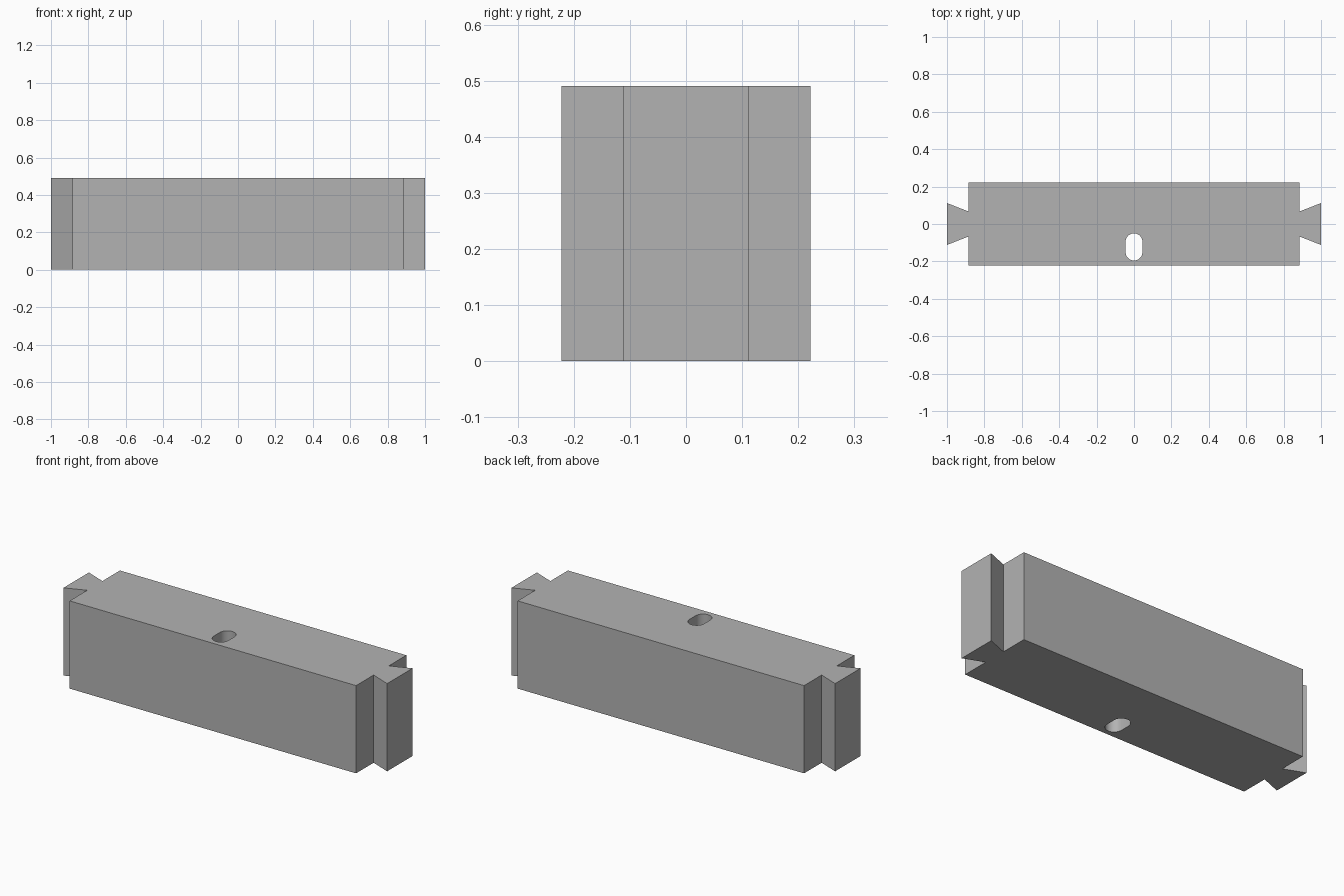
import bpy, bmesh
from math import cos, sin, pi, radians
from mathutils import Vector

cube = bpy.data.objects.get("Cube")
if cube:
    bpy.data.objects.remove(cube, do_unlink=True)

HEIGHT = 0.49
BODY_X, BODY_Y = 0.885, 0.222        # half size of the main block
NECK_Y, TAIL_Y = 0.067, 0.112        # half widths of the dovetail
SLOT_R, SLOT_LOW, SLOT_HIGH = 0.045, -0.15, -0.095
ARC_STEPS = 16

# Block colour
grey = bpy.data.materials.new("plain grey")
grey.use_nodes = True
colour = (0.45, 0.45, 0.45, 1)
grey.diffuse_color = colour
grey.node_tree.nodes["Principled BSDF"].inputs["Base Color"].default_value = colour

# Outline: one quarter of the block with its dovetail, turned round the centre
quarter = [(1, TAIL_Y), (BODY_X, NECK_Y), (BODY_X, BODY_Y)]
right_half = [(x, -y) for x, y in reversed(quarter)] + quarter
outline = right_half + [(-x, -y) for x, y in right_half]

# Rounded slot
slot = []
for centre, start in ((SLOT_HIGH, 0), (SLOT_LOW, pi)):
    for i in range(ARC_STEPS + 1):
        a = start + pi * i / ARC_STEPS
        slot.append((SLOT_R * cos(a), centre + SLOT_R * sin(a)))


def add_loop(bm, points):
    verts = [bm.verts.new((x, y, 0)) for x, y in points]
    return [bm.edges.new((v, verts[(i + 1) % len(verts)])) for i, v in enumerate(verts)]


# Fill between the two loops and raise the profile
bm = bmesh.new()
edges = add_loop(bm, outline) + add_loop(bm, slot)
bmesh.ops.triangle_fill(bm, edges=edges, use_beauty=True, normal=Vector((0, 0, 1)))
raised = bmesh.ops.extrude_face_region(bm, geom=bm.faces[:], use_keep_orig=True)
bmesh.ops.translate(bm, vec=(0, 0, HEIGHT),
                    verts=[g for g in raised["geom"] if isinstance(g, bmesh.types.BMVert)])
bmesh.ops.recalc_face_normals(bm, faces=bm.faces[:])

mesh = bpy.data.meshes.new("dovetail_block")
bm.to_mesh(mesh)
bm.free()
mesh.materials.append(grey)
block = bpy.data.objects.new("dovetail_block", mesh)
bpy.context.collection.objects.link(block)

# Smooth slot ends, sharp block edges
bpy.ops.object.select_all(action="DESELECT")
block.select_set(True)
bpy.context.view_layer.objects.active = block
bpy.ops.object.shade_smooth_by_angle(angle=radians(30))
